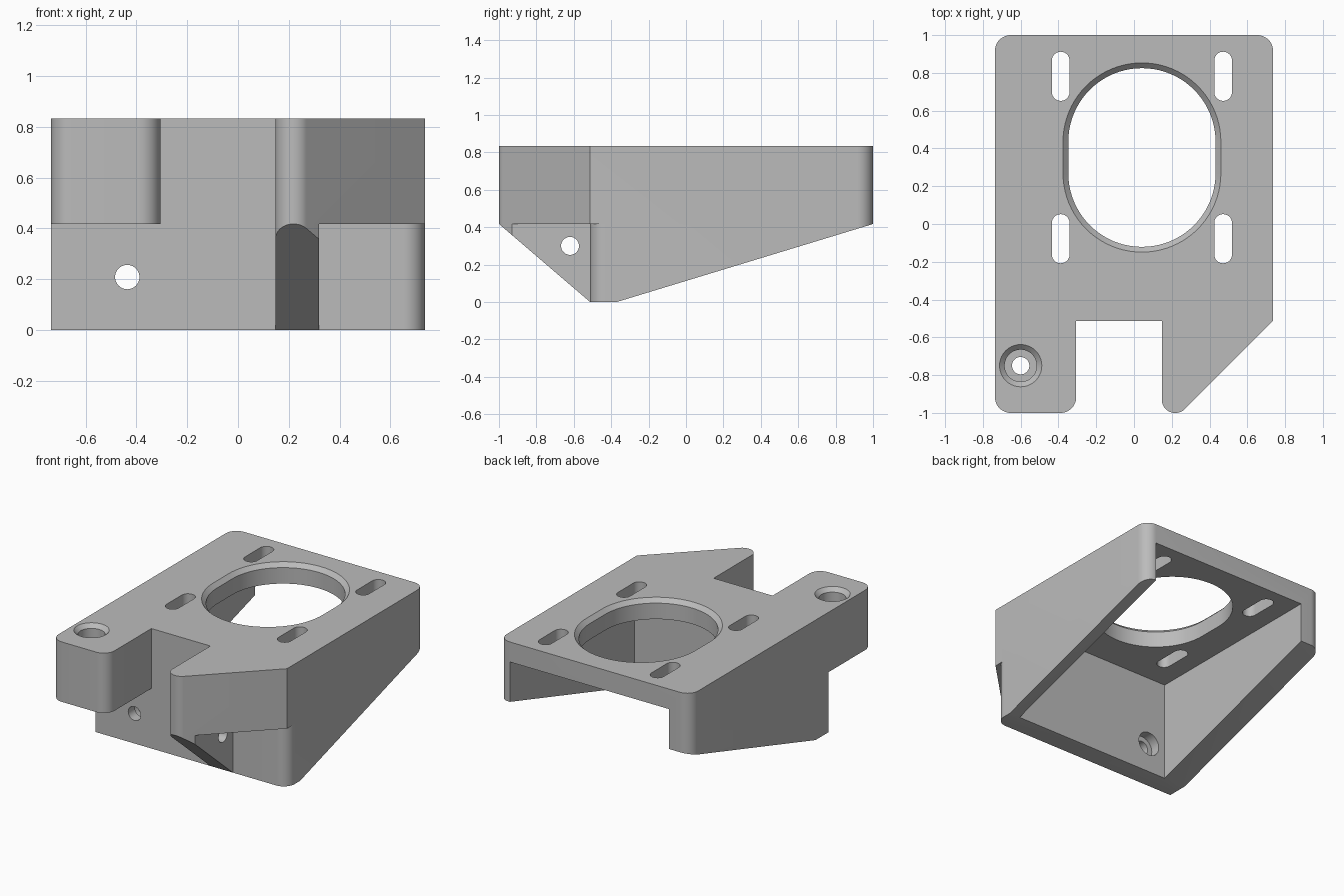
import bpy, bmesh, math
from mathutils import Vector

if "Cube" in bpy.data.objects:
    bpy.data.objects.remove(bpy.data.objects["Cube"], do_unlink=True)

# Main dimensions
HALF_W, TOP, MID = 0.736, 0.833, 0.417
FRONT, INNER, R = -0.513, -0.37, 0.083
PLATE = 0.139
HOLE_X, HOLE_Y, TRAVEL = 0.042, 0.352, 0.083

steel_grey = bpy.data.materials.new("plain_grey")
steel_grey.use_nodes = True
colour = (0.50, 0.50, 0.50, 1)
steel_grey.diffuse_color = colour
steel_grey.node_tree.nodes["Principled BSDF"].inputs["Base Color"].default_value = colour


def rounded(corners, steps=12):
    """Outline from (x, y) or (x, y, radius) corners, with filleted corners."""
    out = []
    for i, c in enumerate(corners):
        p = Vector(c[:2])
        if len(c) < 3:
            out.append(p)
            continue
        a = (Vector(corners[i - 1][:2]) - p).normalized()
        b = (Vector(corners[(i + 1) % len(corners)][:2]) - p).normalized()
        half = a.angle(b) / 2
        centre = p + (a + b).normalized() * c[2] / math.sin(half)
        start = p + a * c[2] / math.tan(half) - centre
        turn = math.pi - 2 * half
        if a.x * b.y - a.y * b.x > 0:
            turn = -turn
        for k in range(steps + 1):
            t = turn * k / steps
            out.append(centre + Vector((start.x * math.cos(t) - start.y * math.sin(t),
                                        start.x * math.sin(t) + start.y * math.cos(t))))
    return out


def slot(cx, cy, r, travel=0.0, steps=20):
    """Circle of radius r, stretched by travel both ways along its second axis."""
    out = []
    for side in (1, -1):
        for k in range(steps + (1 if travel else 0)):
            t = math.pi * k / steps
            out.append(Vector((cx + side * r * math.cos(t),
                               cy + side * (travel + r * math.sin(t)))))
    return out


def loft(name, rings, axis="Z"):
    """Closed solid through (outline, height) rings along an axis."""
    place = {"X": lambda p, h: (h, p.x, p.y),
             "Y": lambda p, h: (p.x, h, p.y),
             "Z": lambda p, h: (p.x, p.y, h)}[axis]
    bm = bmesh.new()
    loops = [[bm.verts.new(place(p, h)) for p in pts] for pts, h in rings]
    for lo, hi in zip(loops, loops[1:]):
        for i in range(len(lo)):
            bm.faces.new((lo[i - 1], lo[i], hi[i], hi[i - 1]))
    bm.faces.new(loops[0])
    bm.faces.new(loops[-1])
    bmesh.ops.recalc_face_normals(bm, faces=bm.faces)
    mesh = bpy.data.meshes.new(name)
    bm.to_mesh(mesh)
    bm.free()
    mesh.materials.append(steel_grey)
    ob = bpy.data.objects.new(name, mesh)
    bpy.context.collection.objects.link(ob)
    return ob


def prism(name, pts, lo, hi, axis="Z"):
    return loft(name, [(pts, lo), (pts, hi)], axis)


def combine(target, tool, operation):
    mod = target.modifiers.new(operation, "BOOLEAN")
    mod.operation, mod.solver, mod.object = operation, "EXACT", tool
    bpy.context.view_layer.objects.active = target
    bpy.ops.object.modifier_apply(modifier=mod.name)
    bpy.data.objects.remove(tool, do_unlink=True)


# Upper slab with the square foot and the pointed arm
bracket = prism("mounting_bracket", rounded([
    (-HALF_W, -1, R), (-0.306, -1, R), (-0.306, FRONT), (0.147, FRONT),
    (0.147, -1, 0.07), (0.249, -1, 0.07), (HALF_W, FRONT),
    (HALF_W, 1, R), (-HALF_W, 1, R)]), MID, TOP)

# Lower body
combine(bracket, prism("lower_body", rounded([
    (-HALF_W, FRONT), (HALF_W, FRONT, R), (HALF_W, 1, R), (-HALF_W, 1, R)]),
    0, MID), "UNION")

# Sloped gusset under the arm
gusset = prism("gusset", rounded([
    (0.147, -1, 0.07), (0.249, -1, 0.07), (0.319, -0.93), (0.319, -0.4),
    (0.147, -0.4)]), 0, MID)
combine(gusset, prism("gusset_slope", rounded([
    (FRONT, 0), (-1, MID), (-1.1, MID + 0.086), (-1.1, -0.1), (FRONT, -0.1)]),
    0, 0.5, "X"), "DIFFERENCE")
combine(bracket, gusset, "UNION")

# Sloping underside of the side walls, then the open-backed cavity
cutters = [
    prism("underside_slope", rounded([
        (INNER, 0), (1, MID), (1.2, MID + 0.061), (1.2, -0.1), (INNER, -0.1)]),
        -1, 1, "X"),
    prism("cavity", rounded([
        (-0.569, INNER), (0.653, INNER), (0.653, 1.1), (-0.569, 1.1)]),
        -0.2, TOP - PLATE),
]

# Chamfered oblong opening
cutters.append(loft("main_opening", [
    (slot(HOLE_X, HOLE_Y, r, TRAVEL, 40), z) for r, z in
    ((0.39, 0.6), (0.39, 0.805), (0.418, TOP), (0.418, 0.9))]))

# Four adjusting slots
for sx in (-1, 1):
    for sy in (-1, 1):
        cutters.append(prism("adjusting_slot", slot(
            HOLE_X + sx * 0.43, HOLE_Y + sy * 0.43, 0.047, TRAVEL), 0.6, 0.9))

# Stepped screw hole in the foot
cutters.append(loft("foot_screw_hole", [
    (slot(-0.6, -0.75, r), z) for r, z in
    ((0.046, 0.3), (0.046, 0.62), (0.085, 0.62), (0.085, 0.806),
     (0.112, TOP), (0.112, 0.9))]))

# Stepped hole in the front wall and cross hole in the gusset
cutters.append(loft("front_wall_hole", [
    (slot(-0.436, 0.208, r), y) for r, y in
    ((0.048, -0.7), (0.048, -0.44), (0.083, -0.44), (0.083, -0.3))], "Y"))
cutters.append(prism("gusset_hole", slot(-0.62, 0.3, 0.048), 0.05, 0.45, "X"))

for cutter in cutters:
    combine(bracket, cutter, "DIFFERENCE")

# Smooth the curved walls, keep edges sharp
bpy.ops.object.select_all(action="DESELECT")
bracket.select_set(True)
bpy.context.view_layer.objects.active = bracket
bpy.ops.object.shade_smooth_by_angle(angle=math.radians(25))
